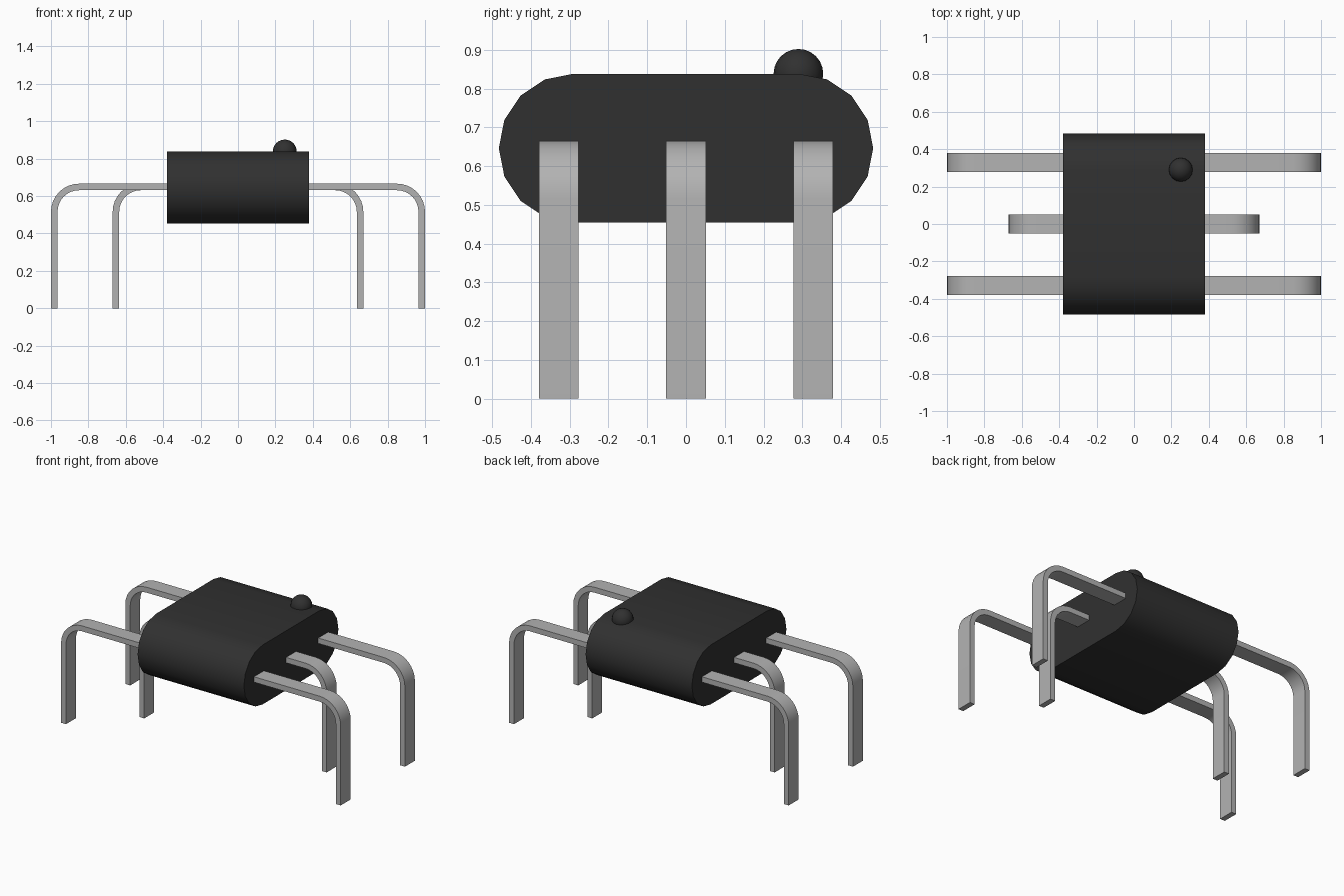
import bpy
import bmesh
from math import cos, sin, pi, radians

if "Cube" in bpy.data.objects:
    bpy.data.objects.remove(bpy.data.objects["Cube"], do_unlink=True)


def material(name, value):
    mat = bpy.data.materials.new(name)
    mat.use_nodes = True
    colour = (value, value, value, 1)
    mat.diffuse_color = colour
    mat.node_tree.nodes["Principled BSDF"].inputs["Base Color"].default_value = colour
    return mat


black_plastic = material("black plastic", 0.03)
grey_metal = material("grey metal", 0.45)


def finish(obj, mat):
    obj.data.materials.clear()
    obj.data.materials.append(mat)
    bpy.ops.object.select_all(action="DESELECT")
    obj.select_set(True)
    bpy.context.view_layer.objects.active = obj
    bpy.ops.object.shade_smooth_by_angle(angle=radians(30))


def extrude_outline(name, points, offset, mat):
    """Extrude a closed outline of 3D points along offset."""
    bm = bmesh.new()
    face = bm.faces.new([bm.verts.new(p) for p in points])
    result = bmesh.ops.extrude_face_region(bm, geom=[face], use_keep_orig=True)
    moved = [v for v in result["geom"] if isinstance(v, bmesh.types.BMVert)]
    bmesh.ops.translate(bm, verts=moved, vec=offset)
    bmesh.ops.recalc_face_normals(bm, faces=bm.faces)
    mesh = bpy.data.meshes.new(name)
    bm.to_mesh(mesh)
    bm.free()
    obj = bpy.data.objects.new(name, mesh)
    bpy.context.collection.objects.link(obj)
    finish(obj, mat)
    return obj


# Body: capsule outline swept across the width
half_width, radius, straight, mid_z = 0.38, 0.192, 0.291, 0.646
outline = []
for side in (1, -1):
    for i in range(9):
        a = -pi / 2 + i * pi / 8
        outline.append((-half_width, side * (straight + radius * cos(a)),
                        mid_z + side * radius * sin(a)))
extrude_outline("body", outline, (2 * half_width, 0, 0), black_plastic)

# Round marker on one corner of the top
bpy.ops.mesh.primitive_uv_sphere_add(segments=16, ring_count=12, radius=0.064,
                                     location=(0.25, 0.29, 0.838))
marker = bpy.context.object
marker.name = "corner_marker"
finish(marker, black_plastic)


# Pins: flat strips bent down to the ground
def pin(name, side, reach, y):
    top, thick, bend, width, steps = 0.666, 0.035, 0.15, 0.102, 8
    centre_x, centre_z = reach - bend, top - bend

    def arc(r):
        angles = [pi / 2 * (1 - i / steps) for i in range(steps + 1)]
        return [(centre_x + r * cos(a), centre_z + r * sin(a)) for a in angles]

    root = half_width - 0.03
    outer = [(root, top)] + arc(bend) + [(reach, 0)]
    inner = [(root, top - thick)] + arc(bend - thick) + [(reach - thick, 0)]
    points = [(side * x, y - width / 2, z) for x, z in outer + inner[::-1]]
    extrude_outline(name, points, (0, width, 0), grey_metal)


for side, side_name in ((1, "left"), (-1, "right")):
    for row, reach, y in (("front", 1.0, -0.328), ("middle", 0.67, 0), ("back", 1.0, 0.328)):
        pin(f"{row}_{side_name}_pin", side, reach, y)
